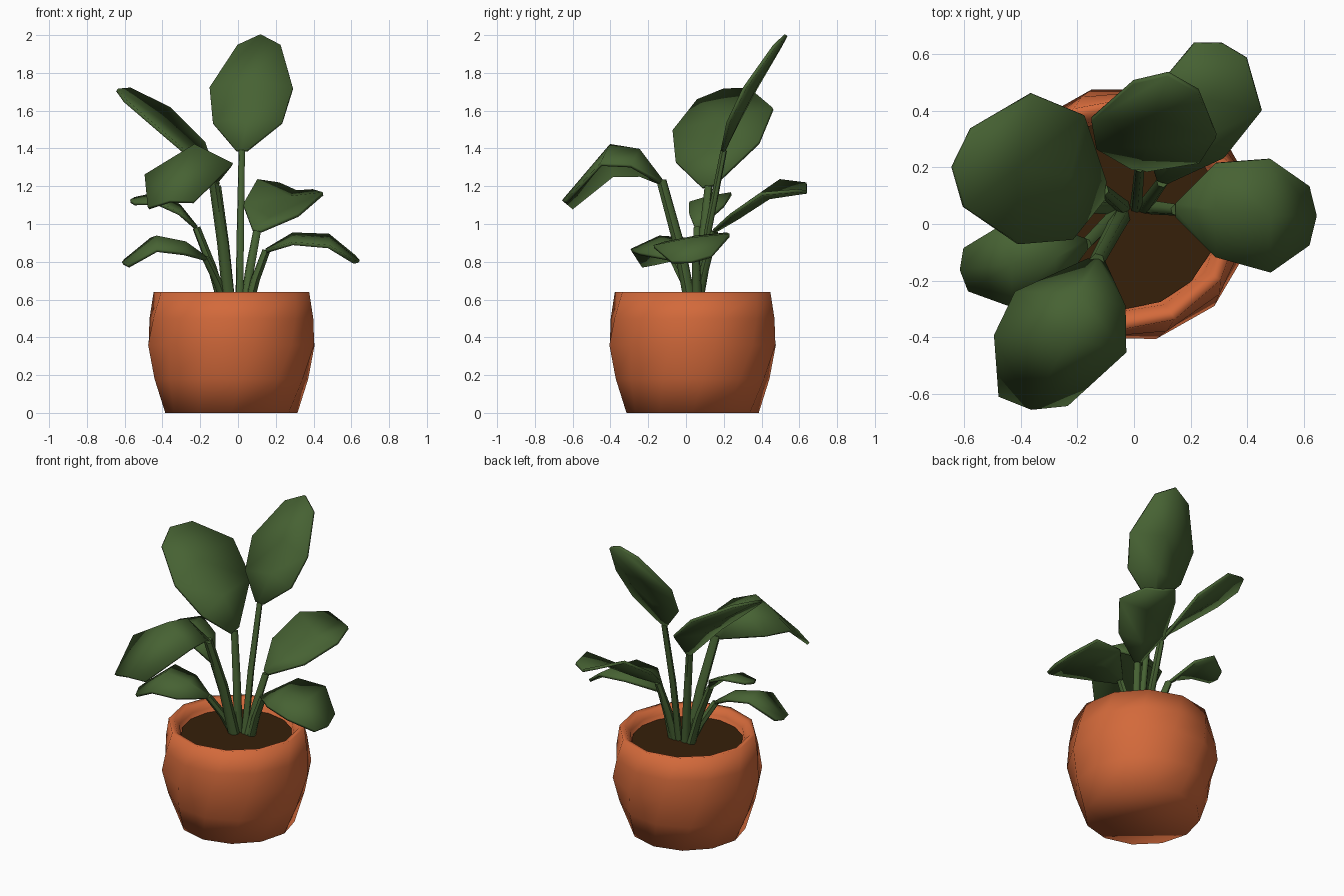
import bpy, bmesh, math
from mathutils import Vector

if "Cube" in bpy.data.objects:
    bpy.data.objects.remove(bpy.data.objects["Cube"])

CENTRE = Vector((-0.035, 0.035, 0))


def material(name, rgb):
    m = bpy.data.materials.new(name)
    m.diffuse_color = (*rgb, 1)
    m.use_nodes = True
    m.node_tree.nodes["Principled BSDF"].inputs["Base Color"].default_value = m.diffuse_color
    return m


CLAY = material("terracotta", (0.65, 0.142, 0.043))
LEAF = material("leaf green", (0.062, 0.122, 0.033))
SOIL = material("dark soil", (0.037, 0.014, 0.003))


def finish(name, bm, mat, angle=60, thickness=0):
    bmesh.ops.recalc_face_normals(bm, faces=bm.faces)
    me = bpy.data.meshes.new(name)
    bm.to_mesh(me)
    bm.free()
    me.materials.append(mat)
    ob = bpy.data.objects.new(name, me)
    bpy.context.collection.objects.link(ob)
    bpy.ops.object.select_all(action='DESELECT')
    ob.select_set(True)
    bpy.context.view_layer.objects.active = ob
    if thickness:
        mod = ob.modifiers.new("thickness", 'SOLIDIFY')
        mod.thickness = thickness
        mod.offset = 0
        bpy.ops.object.modifier_apply(modifier=mod.name)
    bpy.ops.object.shade_smooth_by_angle(angle=math.radians(angle))
    return ob


def skin(bm, rings, closed=True):
    """Join neighbouring rows of vertices with quads."""
    for a, b in zip(rings, rings[1:]):
        n = len(a)
        for i in range(n if closed else n - 1):
            j = (i + 1) % n
            bm.faces.new((a[i], a[j], b[j], b[i]))


def lathe(name, profile, mat, sides=12, twist=0.0, angle=50):
    bm = bmesh.new()
    rings = []
    for r, z in profile:
        ring = []
        for i in range(sides):
            a = math.tau * i / sides + twist * z
            ring.append(bm.verts.new(CENTRE + Vector((r * math.cos(a), r * math.sin(a), z))))
        rings.append(ring)
    skin(bm, rings)
    bm.faces.new(rings[0])
    bm.faces.new(rings[-1])
    return finish(name, bm, mat, angle)


# Pot with soft sloping rim and hollow mouth
lathe("pot", [(0.35, 0), (0.41, 0.18), (0.455, 0.36), (0.44, 0.50), (0.413, 0.64),
              (0.38, 0.635), (0.35, 0.60), (0.335, 0.54)], CLAY, twist=0.7, angle=120)
# Soil filling
lathe("soil", [(0.33, 0.55), (0.336, 0.575)], SOIL, sides=16)


def stem(name, end, r0, sides=6):
    """Tapered stem rising from the middle of the soil to the blade."""
    end = Vector(end)
    start = Vector((end.x * 0.35, 0.06 + min(end.y, 0) * 0.25, 0.56))
    lean = Vector((start.x - end.x, start.y - end.y, 0))
    mid = start.lerp(end, 0.5) + lean * 0.08
    axis = (end - start).normalized()
    u = axis.cross(Vector((0.3, 1, 0))).normalized()
    v = axis.cross(u)
    bm = bmesh.new()
    rings = []
    for p, r in ((start, r0), (mid, r0 * 0.9), (end, r0 * 0.8)):
        rings.append([bm.verts.new(p + r * (math.cos(math.tau * i / sides) * u +
                                            math.sin(math.tau * i / sides) * v))
                      for i in range(sides)])
    skin(bm, rings)
    bm.faces.new(rings[0])
    bm.faces.new(rings[-1])
    finish(name, bm, LEAF)


def leaf(name, base, low, high, tip, left, right, r0=0.027):
    """Leaf from a four-point midrib and its two half-width vectors."""
    stem(name + "_stem", base, r0)
    rib = [Vector(p) for p in (base, low, high, tip)]
    left, right = Vector(left), Vector(right)
    bm = bmesh.new()
    rows = []
    for i, (p, w) in enumerate(zip(rib, (0.12, 0.83, 1.0, 0.52))):
        edge = p.lerp(rib[2], 0.16) if i == 3 else p
        rows.append([bm.verts.new(q) for q in (edge + left * w, p, edge + right * w)])
    skin(bm, rows, closed=False)
    finish(name + "_leaf", bm, LEAF, 180, 0.018)


# Upper leaves
leaf("tall_back", (0.02, 0.20, 1.39), (0.05, 0.28, 1.56), (0.07, 0.38, 1.75), (0.12, 0.53, 2.0),
     left=(-0.22, -0.01, -0.03), right=(0.22, -0.07, -0.03), r0=0.022)
leaf("large_left", (-0.11, 0.12, 1.2), (-0.23, 0.17, 1.38), (-0.42, 0.2, 1.55), (-0.64, 0.2, 1.71),
     left=(0.06, 0.26, 0.06), right=(0.01, -0.27, -0.06))
leaf("front", (-0.13, -0.13, 1.23), (-0.2, -0.25, 1.39), (-0.23, -0.4, 1.415), (-0.36, -0.65, 1.12),
     left=(-0.26, 0.01, -0.16), right=(0.20, -0.05, -0.10), r0=0.034)
# Lower leaves
leaf("low_left", (-0.17, -0.07, 0.82), (-0.28, -0.12, 0.9), (-0.43, -0.14, 0.93), (-0.61, -0.16, 0.79),
     left=(-0.03, 0.14, -0.01), right=(0, -0.15, -0.07))
leaf("small_left", (-0.22, 0.06, 0.98), (-0.31, 0.1, 1.08), (-0.43, 0.12, 1.14), (-0.57, 0.1, 1.12),
     left=(0, 0.12, 0.02), right=(0, -0.1, -0.03))
leaf("back_right", (0.1, 0.15, 0.96), (0.17, 0.27, 1.03), (0.27, 0.44, 1.14), (0.31, 0.64, 1.17),
     left=(-0.17, 0.06, 0.09), right=(0.18, -0.04, 0.02))
leaf("low_right", (0.15, 0.05, 0.86), (0.29, 0.05, 0.93), (0.48, 0.03, 0.92), (0.64, 0.03, 0.8),
     left=(0, 0.20, 0.02), right=(0, -0.20, -0.04))
